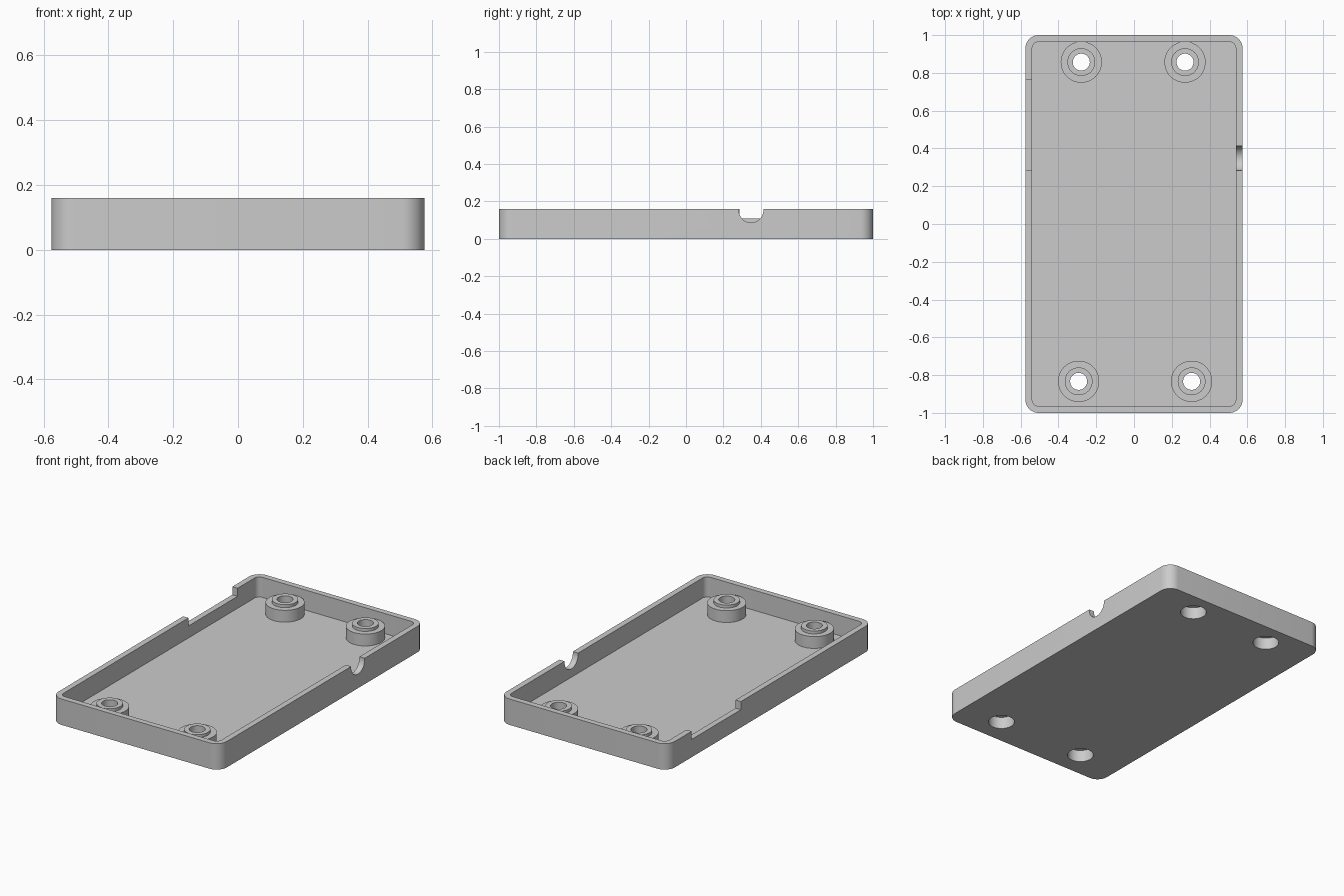
import bpy, bmesh
from math import cos, sin, pi, radians

if "Cube" in bpy.data.objects:
    bpy.data.objects.remove(bpy.data.objects["Cube"], do_unlink=True)

HALF_X, HALF_Y, HEIGHT = 0.575, 1.0, 0.16
WALL, CORNER = 0.036, 0.07
SHOULDER, LIP = 0.109, 0.127

grey = bpy.data.materials.new("plain grey")
grey.use_nodes = True
grey.diffuse_color = (0.6, 0.6, 0.6, 1)
grey.node_tree.nodes["Principled BSDF"].inputs["Base Color"].default_value = (0.6, 0.6, 0.6, 1)


def prism(name, outline, offset):
    """Extrude a closed outline of 3D points along an offset."""
    bm = bmesh.new()
    face = bm.faces.new([bm.verts.new(p) for p in outline])
    moved = bmesh.ops.extrude_face_region(bm, geom=[face])["geom"]
    verts = [v for v in moved if isinstance(v, bmesh.types.BMVert)]
    bmesh.ops.translate(bm, verts=verts, vec=offset)
    bmesh.ops.recalc_face_normals(bm, faces=bm.faces)
    mesh = bpy.data.meshes.new(name)
    bm.to_mesh(mesh)
    bm.free()
    mesh.materials.append(grey)
    obj = bpy.data.objects.new(name, mesh)
    bpy.context.collection.objects.link(obj)
    return obj


def rounded_block(name, hx, hy, radius, z0, z1, steps=10):
    outline = []
    for i, (sx, sy) in enumerate([(1, 1), (-1, 1), (-1, -1), (1, -1)]):
        for k in range(steps + 1):
            a = (i + k / steps) * pi / 2
            outline.append((sx * (hx - radius) + radius * cos(a),
                            sy * (hy - radius) + radius * sin(a), z0))
    return prism(name, outline, (0, 0, z1 - z0))


def cylinder(name, x, y, radius, z0, z1, sides=48):
    ring = [(x + radius * cos(2 * pi * k / sides),
             y + radius * sin(2 * pi * k / sides), z0) for k in range(sides)]
    return prism(name, ring, (0, 0, z1 - z0))


def combine(target, tool, operation):
    """Apply an exact boolean and discard the tool."""
    tool.hide_render = True
    mod = target.modifiers.new(tool.name, "BOOLEAN")
    mod.operation, mod.solver, mod.object = operation, "EXACT", tool
    bpy.ops.object.select_all(action="DESELECT")
    bpy.context.view_layer.objects.active = target
    target.select_set(True)
    bpy.ops.object.modifier_apply(modifier=mod.name)
    bpy.data.objects.remove(tool, do_unlink=True)


# Shallow tray with rounded corners
tray = rounded_block("tray", HALF_X, HALF_Y, CORNER, 0, HEIGHT)
combine(tray, rounded_block("cavity", HALF_X - WALL, HALF_Y - WALL,
                            CORNER - WALL, WALL, 0.3), "DIFFERENCE")

# Long low notch in the -x wall
notch = [(-0.65, 0.286, 0.11), (-0.65, 0.766, 0.11), (-0.65, 0.766, 0.3), (-0.65, 0.286, 0.3)]
combine(tray, prism("long_notch", notch, (0.15, 0, 0)), "DIFFERENCE")

# Round-bottomed cable notch in the +x wall
R, CY, CZ = 0.066, 0.348, 0.153
cable = [(0.5, CY + R * cos(pi + pi * k / 24), CZ + R * sin(pi + pi * k / 24)) for k in range(25)]
cable += [(0.5, CY + R, 0.3), (0.5, CY - R, 0.3)]
combine(tray, prism("cable_notch", cable, (0.15, 0, 0)), "DIFFERENCE")

# Stepped screw bosses, bored through and counterbored from below
for x, y in [(-0.279, 0.857), (0.27, 0.857), (-0.293, -0.833), (0.305, -0.833)]:
    combine(tray, cylinder("boss", x, y, 0.109, 0.02, SHOULDER), "UNION")
    combine(tray, cylinder("boss_lip", x, y, 0.0735, 0.09, LIP), "UNION")
    combine(tray, cylinder("screw_hole", x, y, 0.045, -0.1, 0.3), "DIFFERENCE")
    combine(tray, cylinder("counterbore", x, y, 0.075, -0.1, 0.074), "DIFFERENCE")

bpy.ops.object.shade_smooth_by_angle(angle=radians(30))
